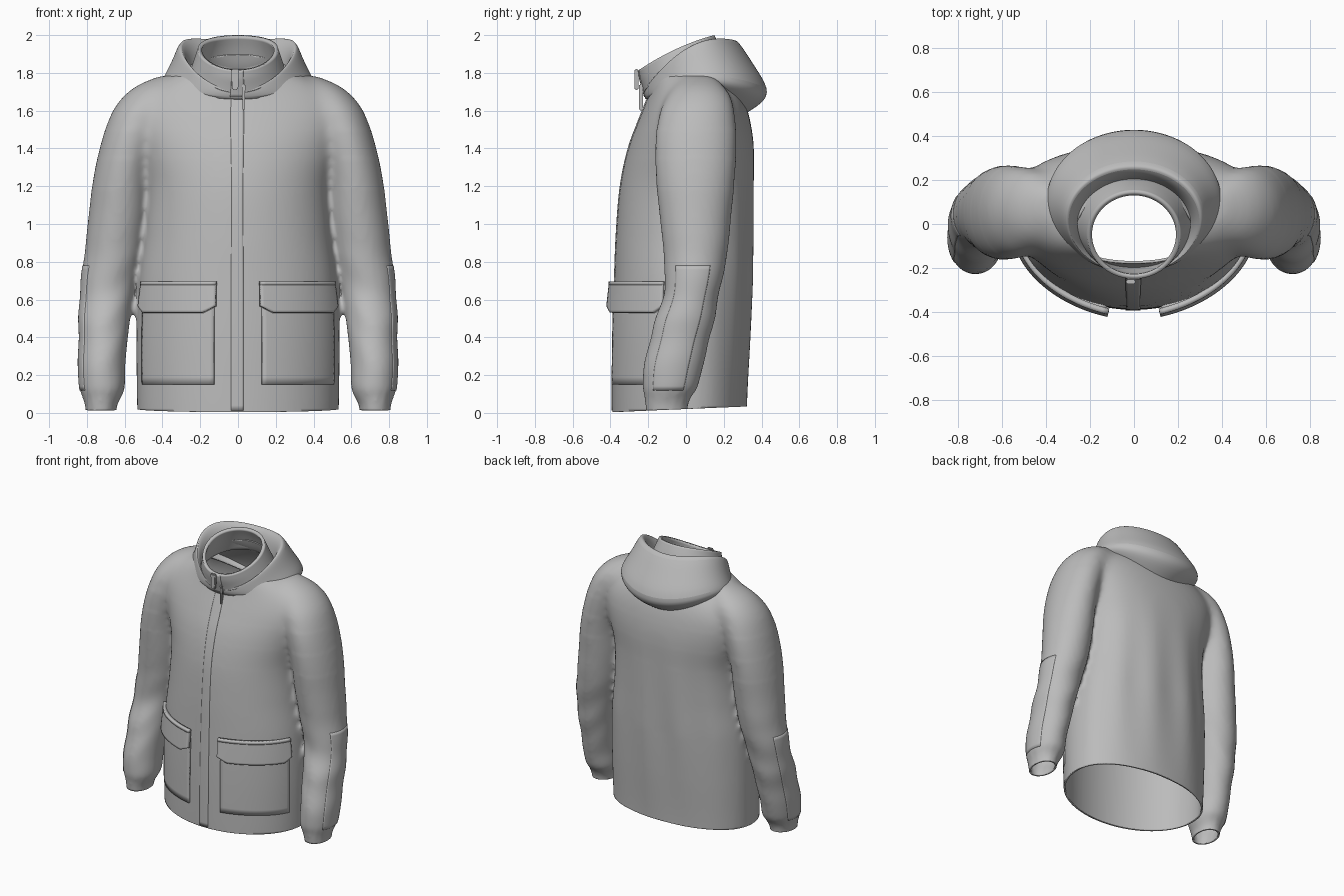
import bpy, bmesh
from math import sin, cos, pi, radians, copysign
from mathutils import Vector

cube = bpy.data.objects.get("Cube")
if cube:
    bpy.data.objects.remove(cube)

fabric = bpy.data.materials.new("grey fabric")
fabric.use_nodes = True
fabric.diffuse_color = (0.5, 0.5, 0.5, 1)
fabric.node_tree.nodes["Principled BSDF"].inputs["Base Color"].default_value = (0.5, 0.5, 0.5, 1)


def add_object(name, bm, thick=0, subsurf=0):
    me = bpy.data.meshes.new(name)
    bm.to_mesh(me)
    bm.free()
    me.materials.append(fabric)
    ob = bpy.data.objects.new(name, me)
    bpy.context.collection.objects.link(ob)
    if subsurf:
        ob.modifiers.new("Smooth", "SUBSURF").levels = subsurf
        ob.modifiers["Smooth"].render_levels = subsurf
    if thick:
        s = ob.modifiers.new("Thickness", "SOLIDIFY")
        s.thickness, s.offset = thick, -1
    bpy.ops.object.select_all(action="DESELECT")
    ob.select_set(True)
    bpy.context.view_layer.objects.active = ob
    bpy.ops.object.shade_smooth_by_angle(angle=radians(50))
    return ob


def spline_rows(rows, z):
    """Smooth curve through a table whose first column is the key."""
    z = min(max(z, rows[0][0]), rows[-1][0])
    i = next(k for k in range(len(rows) - 1) if z <= rows[k + 1][0])
    a, b = rows[i], rows[i + 1]
    p, q = rows[max(i - 1, 0)], rows[min(i + 2, len(rows) - 1)]
    h = b[0] - a[0]
    f = (z - a[0]) / h
    out = []
    for k in range(1, len(a)):
        m0 = (b[k] - p[k]) / (b[0] - p[0]) * h
        m1 = (q[k] - a[k]) / (q[0] - a[0]) * h
        d = b[k] - a[k]
        out.append(a[k] + f * m0 + f * f * (3 * d - 2 * m0 - m1) + f ** 3 * (m0 + m1 - 2 * d))
    return out


# Torso: height, half width, front y, back y, roundness of the back
TORSO = [(-.1, .53, -.39, .32, .9), (.1, .535, -.39, .325, .88), (.4, .537, -.387, .34, .85),
         (.7, .525, -.378, .352, .8), (.95, .495, -.368, .357, .75), (1.2, .485, -.347, .36, .66),
         (1.4, .53, -.305, .36, .58), (1.55, .565, -.25, .34, .58), (1.65, .53, -.21, .31, .6),
         (1.72, .46, -.185, .275, .7), (1.78, .36, -.175, .24, .8), (1.84, .25, -.17, .2, 1),
         (1.97, .2, -.17, .16, 1)]

# Sleeve: height, inner x, outer x, front y, back y
SLEEVE = [(-.1, .65, .8, -.2, .0), (.04, .64, .81, -.215, .01), (.09, .615, .825, -.22, .03),
          (.13, .6, .84, -.23, .06), (.25, .597, .845, -.222, .09), (.45, .577, .842, -.175, .14),
          (.65, .548, .835, -.115, .18), (.85, .505, .812, -.12, .22), (1.05, .475, .79, -.14, .24),
          (1.25, .46, .765, -.16, .26), (1.45, .42, .72, -.165, .27), (1.6, .36, .665, -.14, .26),
          (1.68, .32, .605, -.1, .24), (1.735, .3, .535, -.06, .2), (1.785, .28, .42, .0, .15)]


def torso(a, z):
    rx, yf, yb, e = spline_rows(TORSO, z)
    s, c = sin(a), cos(a)
    if c > 0:
        return Vector((rx * s, yf * c, z))
    drape = 1 + .022 * sin(11 * a + z) * abs(c) * max(0, 1 - abs(z - .7) / .75)
    return Vector((rx * copysign(abs(s) ** .95, s), yb * abs(c) ** e * drape, z))


def sleeve(a, z):
    x0, x1, y0, y1 = spline_rows(SLEEVE, z)
    fold = 1 + .025 * sin(26 * z + 2 * sin(a) + cos(2 * a)) * max(0, 1 - abs(z - .5) / .5)
    if z < .12:
        fold = 1 + .025 * sin(14 * a)
    reach = fold if sin(a) > 0 else 1
    return Vector(((x0 + x1) / 2 + (x1 - x0) / 2 * sin(a) * reach,
                   (y0 + y1) / 2 - (y1 - y0) / 2 * cos(a) * fold, z))


# Tilted neck rings: half width, front y, front z, back y, back z, side lift
def neck_ring(row, a):
    rx, yf, zf, yb, zb, lift = row
    f = (1 - cos(a)) / 2
    return Vector((rx * sin(a), yf + (yb - yf) * f, zf + (zb - zf) * f + lift * sin(a) ** 2))


def loft(fn, params, n, caps=False):
    bm = bmesh.new()
    rings = [[bm.verts.new(fn(2 * pi * i / n, t)) for i in range(n)] for t in params]
    for r, q in zip(rings, rings[1:]):
        for i in range(n):
            j = (i + 1) % n
            bm.faces.new((r[i], r[j], q[j], q[i]))
    if caps:
        bm.faces.new(rings[0][::-1])
        bm.faces.new(rings[-1])
    return bm


def patch(name, fn, a0, a1, z0, z1, off=.01, flare=0, lift=0, thick=.012, chamfer=0,
          nu=20, nv=12, side=1):
    """Panel over a surface; flare opens its lower edge, lift its first side."""
    bm = bmesh.new()
    grid = []
    for j in range(nv + 1):
        row = []
        for i in range(nu + 1):
            u = i / nu
            low = z0 + chamfer * max(0, 1 - min(u, 1 - u) / .12)
            a, z = a0 + (a1 - a0) * u, low + (z1 - low) * j / nv
            p = fn(a, z)
            n = (fn(a + .02, z) - fn(a - .02, z)).cross(fn(a, z + .01) - fn(a, z - .01)).normalized()
            p += n * (off + flare * (1 - j / nv) + lift * (1 - u) ** 2)
            p.x *= side
            row.append(bm.verts.new(p))
        grid.append(row)
    for r, q in zip(grid, grid[1:]):
        for i in range(nu):
            f = (r[i], r[i + 1], q[i + 1], q[i])
            bm.faces.new(f if side > 0 else f[::-1])
    return add_object(name, bm, thick)


# Jacket body: closed torso and sleeves fused into one smooth skin
bm = loft(torso, [-.1 + 2.07 * i / 70 for i in range(71)], 96, True)
for side in (1, -1):
    part = loft(sleeve, [-.1 + 1.885 * i / 90 for i in range(91)], 48, True)
    for v in part.verts:
        v.co.x *= side
    if side < 0:
        bmesh.ops.reverse_faces(part, faces=part.faces)
    tmp = bpy.data.meshes.new("sleeve_source")
    part.to_mesh(tmp)
    part.free()
    bm.from_mesh(tmp)
    bpy.data.meshes.remove(tmp)
body = add_object("jacket_body", bm)
rm = body.modifiers.new("Fuse", "REMESH")
rm.mode, rm.voxel_size = "VOXEL", .0155
sm = body.modifiers.new("Relax", "SMOOTH")
sm.factor, sm.iterations = .5, 4
fused = bpy.data.meshes.new_from_object(body.evaluated_get(bpy.context.evaluated_depsgraph_get()))
bpy.data.objects.remove(body)

# Blend the shoulders, then open the hem, cuffs and neck with two slanted cuts
bm = bmesh.new()
bm.from_mesh(fused)
bpy.data.meshes.remove(fused)
for limit in (1.2, 1.35, 1.5):
    shoulder = [v for v in bm.verts if v.co.z > limit]
    for step in range(8):
        bmesh.ops.smooth_vert(bm, verts=shoulder, factor=.5,
                              use_axis_x=True, use_axis_y=True, use_axis_z=True)
for co, no in (((0, -.39, .004), (0, .042, -1)), ((0, -.2, 1.74), (0, -.425, 1))):
    bmesh.ops.bisect_plane(bm, geom=bm.verts[:] + bm.edges[:] + bm.faces[:],
                           plane_co=co, plane_no=no, clear_outer=True)
add_object("jacket_body", bm, .012)

# Stand collar
COLLAR = [(.285, -.215, 1.66, .22, 1.82, 0), (.25, -.23, 1.72, .2, 1.89, .01),
          (.228, -.245, 1.77, .175, 1.95, .02), (.212, -.25, 1.815, .15, 2.0, .02)]


def collar(a, t):
    i = min(2, max(0, int(t)))
    return neck_ring(COLLAR[i], a).lerp(neck_ring(COLLAR[i + 1], a), t - i)


add_object("collar", loft(collar, (0, .5, 1, 1.5, 2, 2.5, 3), 64), .022, 1)

# Lowered hood draped around the collar: inner fold, rim, bulge, underside
HOOD = [(.255, -.2, 1.68, .2, 1.84, .04), (.27, -.215, 1.7, .215, 1.93, .07),
        (.3, -.225, 1.71, .25, 1.975, .1), (.318, -.225, 1.7, .275, 1.975, .1),
        (.355, -.225, 1.69, .36, 1.84, .08), (.4, -.22, 1.675, .447, 1.71, .08),
        (.4, -.215, 1.665, .41, 1.64, .09), (.36, -.2, 1.66, .3, 1.575, .11)]
hood = loft(lambda a, i: neck_ring(HOOD[i], a), range(len(HOOD)), 48)
bmesh.ops.reverse_faces(hood, faces=hood.faces)
add_object("hood", hood, .012, 2)

# Front placket, on the body and on the collar
patch("placket", torso, -.07, .055, .012, 1.68, .004, nu=6, nv=60)
patch("collar_placket", collar, -.15, .13, .2, 2.95, .004, thick=.014, nu=6, nv=10)

# Pockets, flaps and elbow panels on both sides
for side, word in ((1, "left"), (-1, "right")):
    patch(word + "_pocket", torso, .235, 1.24, .15, .62, .003, lift=.012, thick=.014, side=side)
    patch(word + "_pocket_flap", torso, .215, 1.26, .53, .69, .017, .01, .022, .025, .035,
          nu=32, side=side)
    patch(word + "_flap_seam", torso, .215, 1.26, .675, .695, .02, 0, .022, .025, nv=2, side=side)
    patch(word + "_elbow_panel", sleeve, .9, 2.1, .12, .78, .002, thick=.01, nv=30, side=side)

# Zip pull and cord hanging from the collar
for name, x, y, top, bottom, w in (("zip_pull", -.015, -.262, 1.82, 1.71, .022),
                                   ("zip_cord", .03, -.238, 1.74, 1.6, .009)):
    bm = bmesh.new()
    bmesh.ops.create_cube(bm, size=1)
    for v in bm.verts:
        v.co = Vector((x + v.co.x * 2 * w * (.7 if v.co.z < 0 else 1), y + v.co.y * .02,
                       (top + bottom) / 2 + v.co.z * (top - bottom)))
    bmesh.ops.bevel(bm, geom=bm.edges[:], offset=.005, segments=2, affect="EDGES")
    add_object(name, bm)
